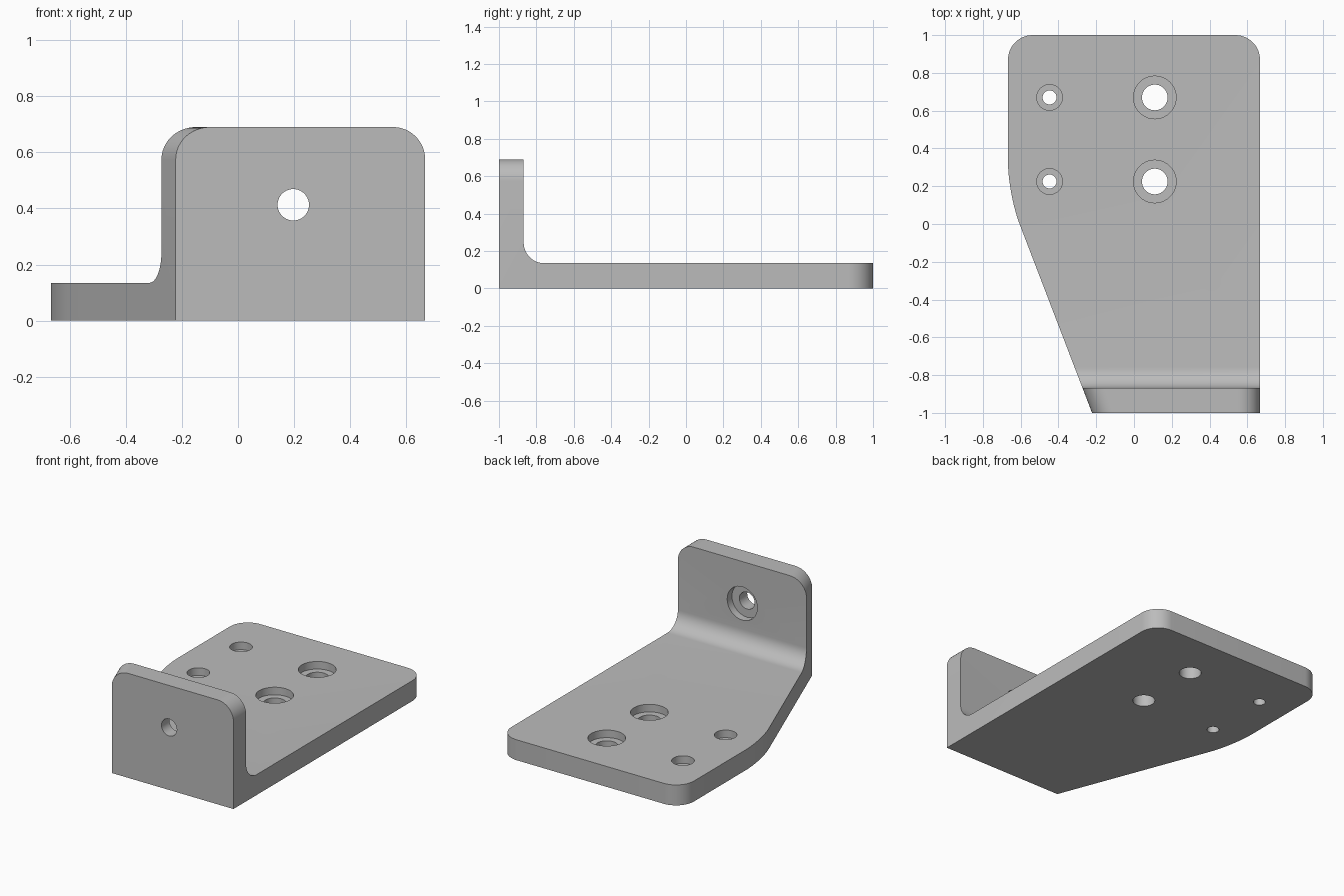
import bpy, bmesh, math
from mathutils import Matrix, Vector

default = bpy.data.objects.get("Cube")
if default:
    bpy.data.objects.remove(default, do_unlink=True)

HALF_W, THICK, WALL_Y, TOP = 0.667, 0.135, -0.868, 0.69
FILLET, BORE_DEPTH = 0.11, 0.05
SLOPE = math.radians(21)
FOOT = Vector((-0.222, -1, 0))          # where the slanted side meets the front


def make_object(name, bm):
    bmesh.ops.recalc_face_normals(bm, faces=bm.faces[:])
    mesh = bpy.data.meshes.new(name)
    bm.to_mesh(mesh)
    bm.free()
    obj = bpy.data.objects.new(name, mesh)
    bpy.context.collection.objects.link(obj)
    return obj


def round_edges(bm, test, radius, segments=12):
    edges = [e for e in bm.edges if test(e.verts[0].co, e.verts[1].co)]
    bmesh.ops.bevel(bm, geom=edges, offset=radius, offset_type='OFFSET',
                    segments=segments, profile=0.5, affect='EDGES')


# L-shaped side profile with an inner fillet, extruded across the width
profile = [(-1, 0), (1, 0), (1, THICK)]
for i in range(13):
    a = math.radians(270 - 90 * i / 12)
    profile.append((WALL_Y + FILLET + FILLET * math.cos(a),
                    THICK + FILLET + FILLET * math.sin(a)))
profile += [(WALL_Y, TOP), (-1, TOP)]
bm = bmesh.new()
face = bm.faces.new([bm.verts.new((-HALF_W, y, z)) for y, z in profile])
side = bmesh.ops.extrude_face_region(bm, geom=[face])["geom"]
bmesh.ops.translate(bm, vec=(2 * HALF_W, 0, 0),
                    verts=[v for v in side if isinstance(v, bmesh.types.BMVert)])
bmesh.ops.recalc_face_normals(bm, faces=bm.faces[:])

# Slanted side
cut = bmesh.ops.bisect_plane(bm, geom=bm.verts[:] + bm.edges[:] + bm.faces[:], dist=1e-5,
                             plane_co=FOOT, plane_no=(-math.cos(SLOPE), -math.sin(SLOPE), 0),
                             clear_outer=True)
bmesh.ops.edgeloop_fill(bm, edges=[g for g in cut["geom_cut"]
                                   if isinstance(g, bmesh.types.BMEdge)])
bmesh.ops.recalc_face_normals(bm, faces=bm.faces[:])


# Rounded back corners, slant transition and upright corners
def upright(p, q):
    return abs(p.x - q.x) < 1e-4 and abs(p.y - q.y) < 1e-4


round_edges(bm, lambda p, q: upright(p, q) and p.y > 0.99, 0.13)
round_edges(bm, lambda p, q: upright(p, q) and p.x < -HALF_W + 1e-3 and p.y < 0.5, 0.167)
round_edges(bm, lambda p, q: min(p.z, q.z) > TOP - 1e-3 and abs(p.y - q.y) > 0.05, 0.115)
bracket = make_object("angle_bracket", bm)


# Counterbored holes
def stepped_cutter(bm, hole, bore, matrix):
    pts = [(0, -0.3), (hole, -0.3), (hole, -BORE_DEPTH),
           (bore, -BORE_DEPTH), (bore, 0.1), (0, 0.1)]
    verts = [bm.verts.new((r, 0, z)) for r, z in pts]
    edges = [bm.edges.new(pair) for pair in zip(verts, verts[1:])]
    made = set(bm.verts) - set(verts)
    bmesh.ops.spin(bm, geom=verts + edges, axis=(0, 0, 1), cent=(0, 0, 0),
                   angle=math.tau, steps=40, use_duplicate=False)
    new = [v for v in bm.verts if v not in made]
    bmesh.ops.transform(bm, matrix=matrix, verts=new)
    bmesh.ops.remove_doubles(bm, verts=new, dist=1e-5)


bm = bmesh.new()
for y in (0.225, 0.67):
    stepped_cutter(bm, 0.037, 0.068, Matrix.Translation((-0.447, y, THICK)))
    stepped_cutter(bm, 0.068, 0.113, Matrix.Translation((0.11, y, THICK)))
stepped_cutter(bm, 0.056, 0.11, Matrix.Translation((0.197, WALL_Y, 0.413))
               @ Matrix.Rotation(-math.pi / 2, 4, 'X'))
cutter = make_object("hole_cutter", bm)
cutter.hide_render = True

drill = bracket.modifiers.new("Holes", 'BOOLEAN')
drill.operation = 'DIFFERENCE'
drill.solver = 'EXACT'
drill.object = cutter
bpy.ops.object.select_all(action='DESELECT')
bracket.select_set(True)
bpy.context.view_layer.objects.active = bracket
bpy.ops.object.modifier_apply(modifier=drill.name)
bpy.data.objects.remove(cutter, do_unlink=True)

# Single grey finish, smooth rounds with crisp edges
grey = bpy.data.materials.new("plain_grey")
grey.use_nodes = True
grey.diffuse_color = (0.5, 0.5, 0.5, 1)
grey.node_tree.nodes["Principled BSDF"].inputs["Base Color"].default_value = (0.5, 0.5, 0.5, 1)
bracket.data.materials.clear()
bracket.data.materials.append(grey)
bpy.ops.object.shade_smooth_by_angle(angle=math.radians(30))
